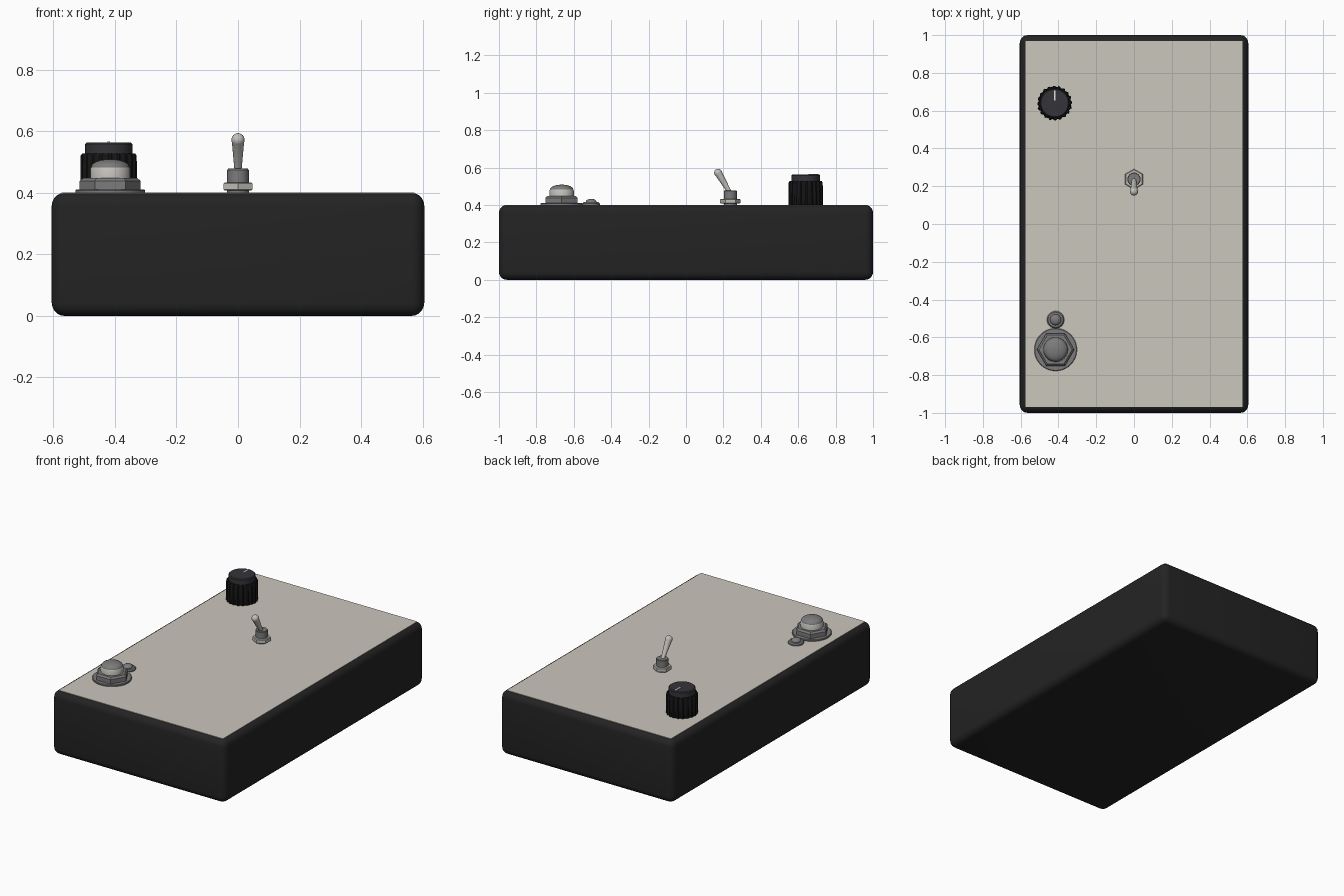
import bpy, bmesh, math
from mathutils import Vector

if "Cube" in bpy.data.objects:
    bpy.data.objects.remove(bpy.data.objects["Cube"])


def material(name, rgb):
    m = bpy.data.materials.new(name)
    m.diffuse_color = (*rgb, 1)
    m.use_nodes = True
    m.node_tree.nodes["Principled BSDF"].inputs["Base Color"].default_value = m.diffuse_color
    return m


BLACK = material("case black", (0.017, 0.017, 0.017))
BEIGE = material("panel beige", (0.60, 0.57, 0.51))
SKIRT = material("knob black", (0.007, 0.007, 0.007))
CAP = material("knob charcoal", (0.035, 0.035, 0.041))
WHITE = material("pointer white", (0.75, 0.75, 0.73))
STEEL = material("steel grey", (0.20, 0.20, 0.20))
SILVER = material("light silver", (0.55, 0.53, 0.49))


def finish(name, bm, mat, angle=35):
    bmesh.ops.recalc_face_normals(bm, faces=bm.faces)
    me = bpy.data.meshes.new(name)
    bm.to_mesh(me)
    bm.free()
    me.materials.append(mat)
    ob = bpy.data.objects.new(name, me)
    bpy.context.collection.objects.link(ob)
    bpy.ops.object.select_all(action='DESELECT')
    bpy.context.view_layer.objects.active = ob
    ob.select_set(True)
    bpy.ops.object.shade_smooth_by_angle(angle=math.radians(angle))
    return ob


def box(name, lo, hi, mat, bevel=0, segments=5):
    bm = bmesh.new()
    bmesh.ops.create_cube(bm, size=1)
    for v in bm.verts:
        v.co = [l + (c + 0.5) * (h - l) for c, l, h in zip(v.co, lo, hi)]
    if bevel:
        bmesh.ops.bevel(bm, geom=bm.edges[:], offset=bevel, segments=segments,
                        profile=0.5, affect='EDGES')
    return finish(name, bm, mat)


def lathe(name, profile, mat, origin=(0, 0, 0), axis=(0, 0, 1), sides=32,
          turn=0, flute=0):
    """Stack rings of (radius, height) along an axis; flute dips some columns."""
    bm = bmesh.new()
    rot = Vector((0, 0, 1)).rotation_difference(Vector(axis))
    rings = []
    for r, h in profile:
        ring = []
        for i in range(sides):
            a = turn + math.tau * i / sides
            q = r - (flute if i % 4 >= 2 else 0)
            p = Vector((q * math.cos(a), q * math.sin(a), h))
            ring.append(bm.verts.new(rot @ p + Vector(origin)))
        rings.append(ring)
    for a, b in zip(rings, rings[1:]):
        for i in range(sides):
            j = (i + 1) % sides
            bm.faces.new((a[i], a[j], b[j], b[i]))
    bm.faces.new(rings[0])
    bm.faces.new(rings[-1])
    return finish(name, bm, mat)


def dome(r, z0, z1, steps=6):
    """Quarter-ellipse profile from rim to nearly the pole."""
    return [(r * math.cos(t) + 0.0005, z0 + (z1 - z0) * math.sin(t))
            for t in (math.pi / 2 * i / steps for i in range(steps + 1))]


# Case with rounded edges and the thin top panel
box("case", (-0.605, -1, 0), (0.605, 1, 0.4), BLACK, 0.042)
box("top_panel", (-0.574, -0.97, 0.396), (0.574, 0.97, 0.401), BEIGE)

# Fluted control knob with pointer line
K = (-0.42, 0.64, 0)
lathe("knob_skirt", [(0.092, 0.4), (0.091, 0.52), (0.086, 0.528)], SKIRT, K,
      sides=80, flute=0.006)
lathe("knob_cap", [(0.077, 0.525), (0.077, 0.558), (0.072, 0.563)], CAP, K, sides=40)
box("knob_pointer", (-0.424, 0.655, 0.561), (-0.416, 0.708, 0.566), WHITE)

# Toggle switch
T = (0, 0.237, 0)
lathe("toggle_nut", [(0.050, 0.408), (0.054, 0.411), (0.054, 0.43), (0.050, 0.433)],
      SILVER, T, sides=6, turn=math.pi / 6)
lathe("toggle_bushing", [(0.035, 0.4), (0.035, 0.474), (0.032, 0.478)], STEEL, T)
base, tip = Vector((0, 0.237, 0.462)), Vector((0, 0.172, 0.572))
length = (tip - base).length
ball = [(0.0215 * math.cos(t), length + 0.0215 * math.sin(t))
        for t in (math.radians(d) for d in range(-15, 90, 13))]
lathe("toggle_lever", [(0.012, 0), (0.012, 0.02), (0.0195, length - 0.012)] + ball
      + [(0.0005, length + 0.0215)], SILVER, base, tip - base, sides=24)

# Foot switch: washer, hex nut, collar and domed button
F = (-0.415, -0.665, 0)
lathe("footswitch_washer", [(0.113, 0.4), (0.113, 0.408), (0.11, 0.411)], STEEL, F, sides=40)
lathe("footswitch_nut", [(0.099, 0.41), (0.099, 0.438), (0.088, 0.448)], STEEL, F, sides=6)
lathe("footswitch_collar", [(0.065, 0.44), (0.065, 0.478), (0.062, 0.483)], SILVER, F)
lathe("footswitch_button", [(0.063, 0.478)] + dome(0.062, 0.483, 0.509), STEEL, F)

# Indicator lamp with bezel
L = (-0.415, -0.507, 0)
lathe("lamp_bezel", [(0.046, 0.4), (0.046, 0.408), (0.040, 0.415), (0.030, 0.416)], STEEL, L)
lathe("lamp_dome", [(0.029, 0.41)] + dome(0.029, 0.415, 0.433), STEEL, L)
